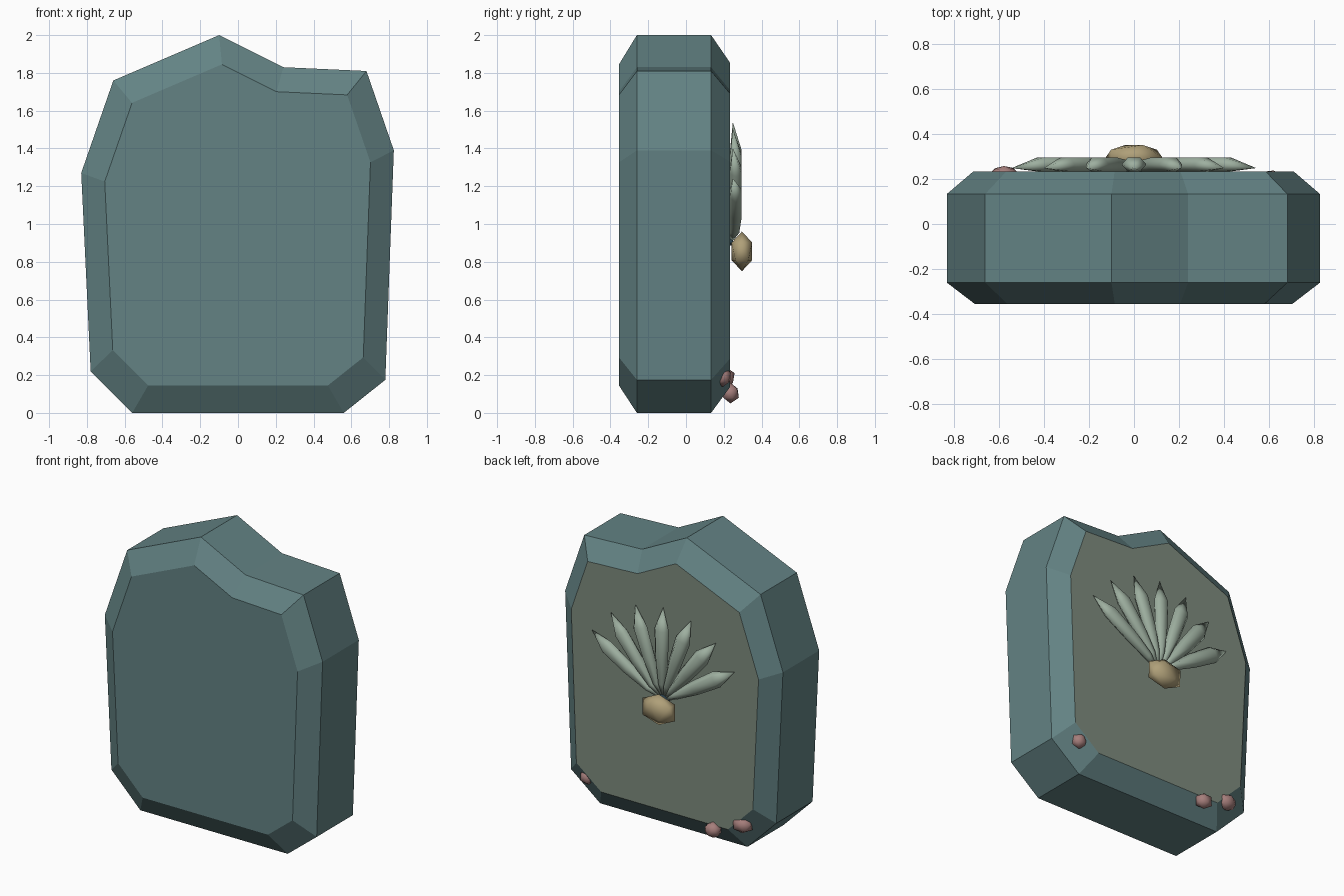
import bpy, bmesh, math
from mathutils import Matrix, Vector

if "Cube" in bpy.data.objects:
    bpy.data.objects.remove(bpy.data.objects["Cube"])


def material(name, rgb):
    m = bpy.data.materials.new(name)
    m.use_nodes = True
    m.diffuse_color = (*rgb, 1)
    bsdf = next(n for n in m.node_tree.nodes if n.type == 'BSDF_PRINCIPLED')
    bsdf.inputs["Base Color"].default_value = (*rgb, 1)
    bsdf.inputs["Roughness"].default_value = 0.9
    return m


slate = material("slate teal", (0.125, 0.225, 0.23))
moss = material("moss grey", (0.21, 0.26, 0.21))
sage = material("pale sage", (0.34, 0.43, 0.35))
sand = material("sand", (0.43, 0.35, 0.19))
rose = material("dusty rose", (0.38, 0.21, 0.2))
deep = material("deep blue", (0.05, 0.11, 0.15))


def finish(bm, name, mats, smooth=False):
    bmesh.ops.recalc_face_normals(bm, faces=bm.faces)
    mesh = bpy.data.meshes.new(name)
    bm.to_mesh(mesh)
    bm.free()
    for m in mats:
        mesh.materials.append(m)
    for p in mesh.polygons:
        p.use_smooth = smooth
    obj = bpy.data.objects.new(name, mesh)
    bpy.context.collection.objects.link(obj)
    return obj


def loft(bm, rings):
    """Skin a list of equal-length closed rings and cap both ends."""
    loops = [[bm.verts.new(p) for p in ring] for ring in rings]
    for a, b in zip(loops, loops[1:]):
        for i in range(len(a)):
            j = (i + 1) % len(a)
            bm.faces.new((a[i], a[j], b[j], b[i]))
    return bm.faces.new(loops[0]), bm.faces.new(loops[-1])


# Stone slab: irregular outline with chamfered front and back rims
outline = [(-0.56, 0), (0.56, 0), (0.78, 0.175), (0.825, 1.39), (0.68, 1.81),
           (0.24, 1.83), (-0.1, 2.0), (-0.66, 1.76), (-0.83, 1.27), (-0.78, 0.22)]
MID = 0.967
bm = bmesh.new()
rings = [[(x * s, y, MID + (z - MID) * s) for x, z in outline]
         for y, s in ((-0.355, 0.85), (-0.26, 1), (0.133, 1), (0.232, 0.86))]
front, back = loft(bm, rings)
back.material_index = 1
finish(bm, "stone_slab", [slate, moss])


# Fan of pointed leaves on the back: (distance, half width, half depth, y)
leaf_profile = [(0.04, 0.012, 0.01, 0.243), (0.12, 0.026, 0.024, 0.258),
                (0.3, 0.048, 0.031, 0.264), (0.49, 0.055, 0.031, 0.264),
                (0.64, 0.001, 0.001, 0.248)]
for n in range(7):
    bm = bmesh.new()
    rings = []
    for r, w, d, y in leaf_profile:
        ring = []
        for k in range(6):
            a = k * math.pi / 3
            ring.append((w * math.cos(a), y + d * math.sin(a) / 0.866, r))
        rings.append(ring)
    loft(bm, rings)
    bmesh.ops.remove_doubles(bm, verts=bm.verts, dist=0.0025)
    turn = Matrix.Rotation(math.radians((n - 3) * 19.3), 4, 'Y')
    bmesh.ops.transform(bm, matrix=Matrix.Translation((0, 0, 0.9)) @ turn, verts=bm.verts)
    finish(bm, f"fan_leaf_{n + 1}", [sage], True)

# Small hub where the leaves meet
bm = bmesh.new()
loft(bm, [[(0.055 * math.cos(k * math.pi / 4), y, 0.935 + 0.05 * math.sin(k * math.pi / 4))
           for k in range(8)] for y in (0.23, 0.25)])
finish(bm, "fan_hub", [deep])


# Faceted stones
def stone(name, centre, scale, mat, spin):
    bm = bmesh.new()
    bmesh.ops.create_icosphere(bm, subdivisions=1, radius=1)
    bmesh.ops.rotate(bm, verts=bm.verts, matrix=Matrix.Rotation(math.radians(spin), 3, 'Z'))
    bmesh.ops.scale(bm, verts=bm.verts, vec=Vector(scale))
    bmesh.ops.translate(bm, verts=bm.verts, vec=Vector(centre))
    finish(bm, name, [mat], True)


stone("fan_base_stone", (0, 0.296, 0.855), (0.14, 0.064, 0.105), sand, 0)
stone("pebble_right", (-0.575, 0.208, 0.185), (0.076, 0.055, 0.058), rose, 20)
stone("pebble_middle", (-0.37, 0.235, 0.105), (0.062, 0.05, 0.055), rose, 50)
stone("pebble_left", (0.61, 0.195, 0.19), (0.055, 0.048, 0.053), rose, 80)
